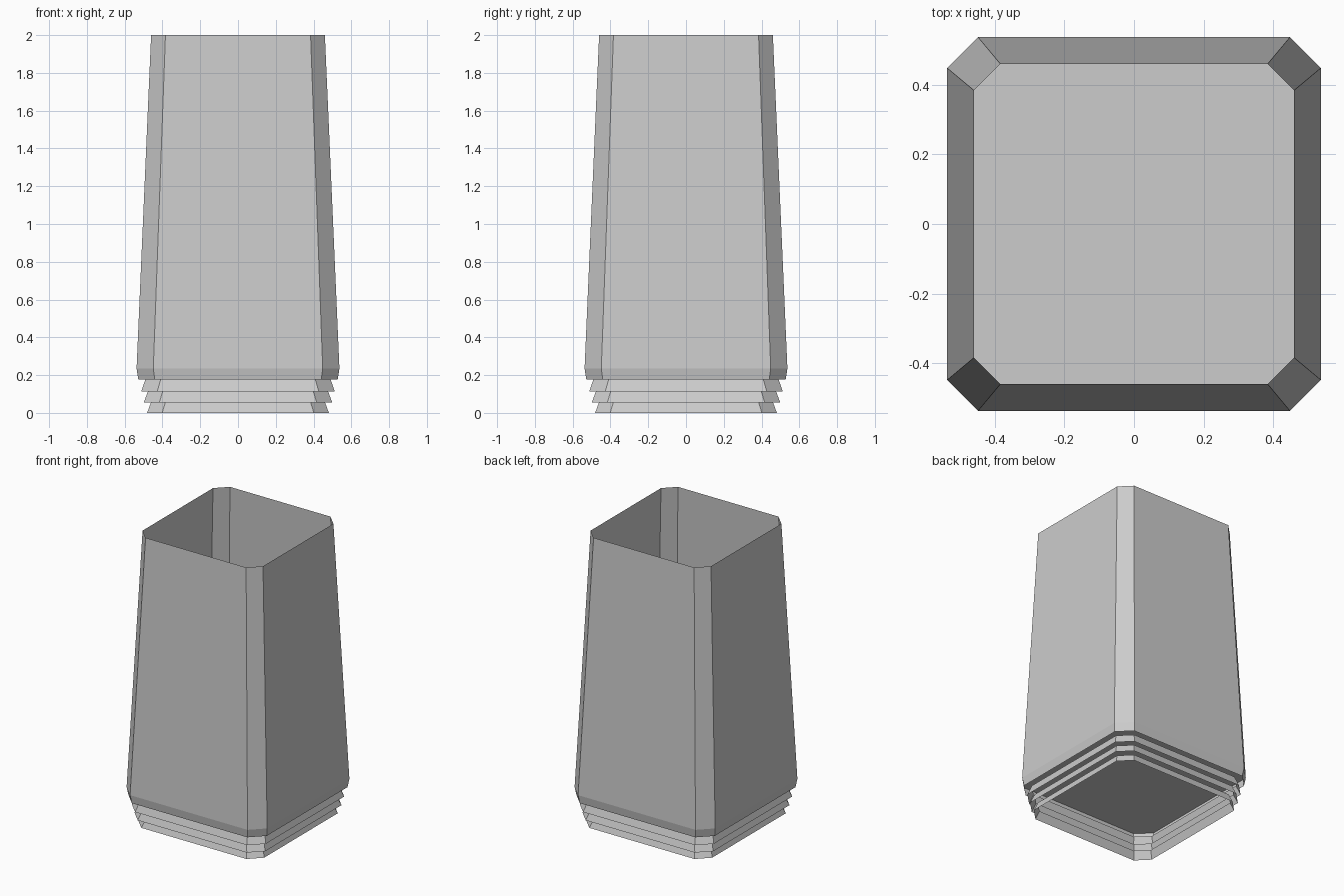
import bpy
import bmesh

cube = bpy.data.objects.get("Cube")
if cube:
    bpy.data.objects.remove(cube, do_unlink=True)

grey = bpy.data.materials.new("light_grey")
grey.use_nodes = True
colour = (0.604, 0.604, 0.604, 1)
grey.diffuse_color = colour
grey.node_tree.nodes["Principled BSDF"].inputs["Base Color"].default_value = colour

FLAT = 0.835  # share of each side left straight between the cut corners


def ring(bm, w, z):
    """Square ring of half width w with its corners cut off."""
    f = w * FLAT
    points = [(w, -f), (w, f)]
    for _ in range(3):
        points += [(-y, x) for x, y in points[-2:]]  # quarter turn
    return [bm.verts.new((x, y, z)) for x, y in points]


def loft(name, top, bottom, floor=False):
    """Band between two (half width, height) rings, with an optional floor."""
    bm = bmesh.new()
    upper, lower = ring(bm, *top), ring(bm, *bottom)
    for i in range(8):
        j = (i + 1) % 8
        bm.faces.new((upper[i], lower[i], lower[j], upper[j]))
    if floor:
        bm.faces.new(lower[::-1])
    mesh = bpy.data.meshes.new(name)
    bm.to_mesh(mesh)
    bm.free()
    mesh.materials.append(grey)
    obj = bpy.data.objects.new(name, mesh)
    bpy.context.collection.objects.link(obj)


# Open-topped tapering body, its floor at the widest point
loft("body_shell", (0.46, 2.0), (0.537, 0.235), floor=True)

# Lip turned in below the floor
loft("body_lip", (0.537, 0.235), (0.528, 0.178))

# Three flared skirts stacked under the floor, open above and below
loft("upper_skirt", (0.49, 0.178), (0.512, 0.114))
loft("middle_skirt", (0.477, 0.114), (0.499, 0.055))
loft("lower_skirt", (0.461, 0.055), (0.481, 0.0))
